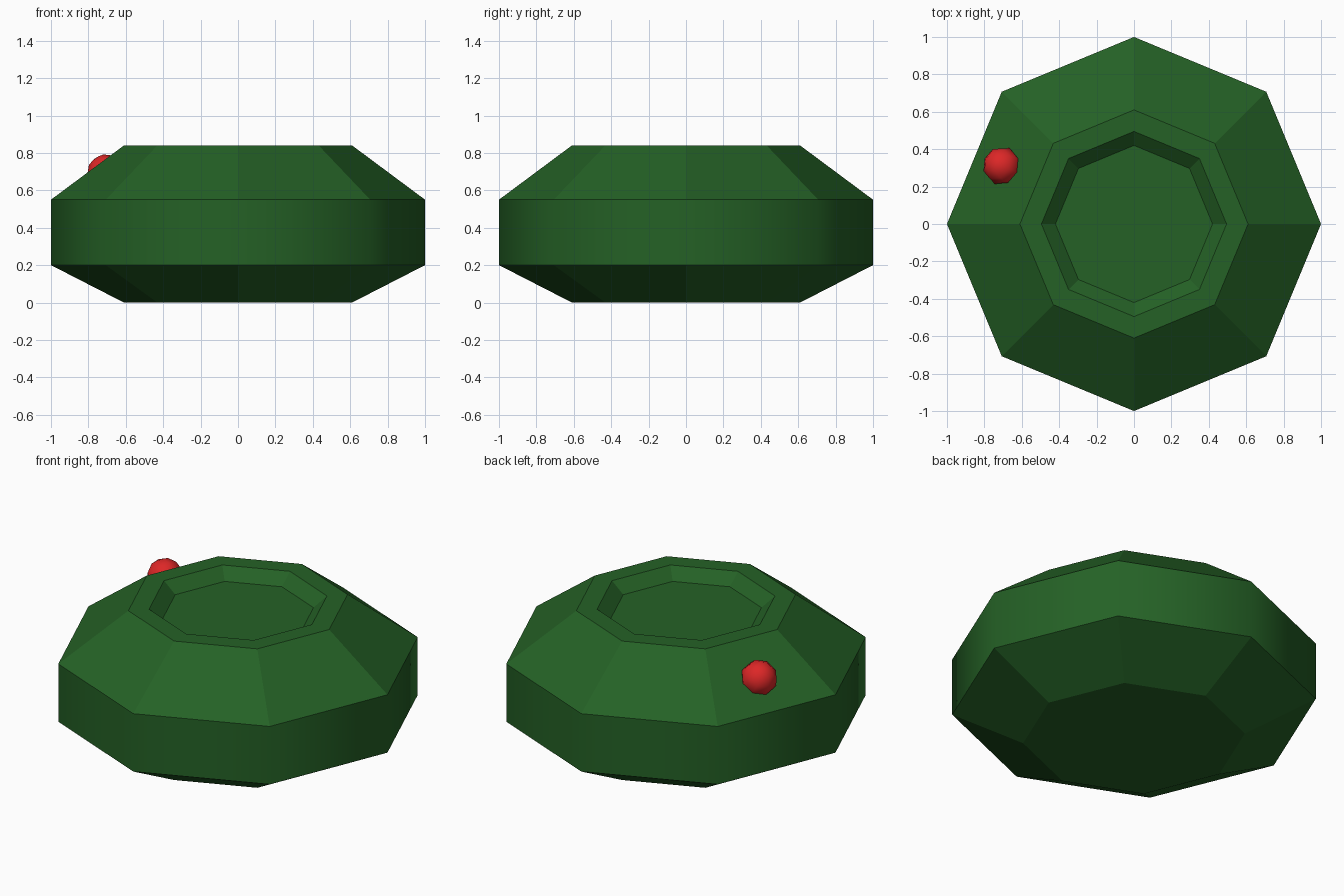
import bpy, bmesh, math
from mathutils import Vector

cube = bpy.data.objects.get("Cube")
if cube:
    bpy.data.objects.remove(cube, do_unlink=True)

SIDES = 8


def material(name, rgb):
    mat = bpy.data.materials.new(name)
    mat.use_nodes = True
    color = (*rgb, 1)
    mat.diffuse_color = color
    mat.node_tree.nodes["Principled BSDF"].inputs["Base Color"].default_value = color
    return mat


def add_object(name, bm, mat):
    mesh = bpy.data.meshes.new(name)
    bm.to_mesh(mesh)
    bm.free()
    mesh.materials.append(mat)
    obj = bpy.data.objects.new(name, mesh)
    bpy.context.collection.objects.link(obj)
    return obj


def ring(bm, radius, z):
    step = math.tau / SIDES
    return [bm.verts.new((radius * math.cos(i * step), radius * math.sin(i * step), z))
            for i in range(SIDES)]


green = material("dark green", (0.018, 0.12, 0.019))
red = material("bright red", (0.72, 0.02, 0.02))

# Octagonal body: base, lower slope, upright band, upper slope, rim and recess
profile = [(0.61, 0), (1, 0.2), (1, 0.55), (0.61, 0.84), (0.495, 0.84), (0.42, 0.775)]
bm = bmesh.new()
rings = [ring(bm, r, z) for r, z in profile]
for level, (low, high) in enumerate(zip(rings, rings[1:])):
    for i in range(SIDES):
        j = (i + 1) % SIDES
        face = bm.faces.new((low[i], low[j], high[j], high[i]))
        face.smooth = profile[level][0] == profile[level + 1][0]  # only the band is rounded
bm.faces.new(rings[0][::-1])
bm.faces.new(rings[-1])
# Keep the band's top and bottom rims crisp
for edge in bm.edges:
    edge.smooth = abs(edge.verts[0].co.z - edge.verts[1].co.z) > 0.3
add_object("body", bm, green)

# Round button set into one facet of the upper slope
bm = bmesh.new()
bmesh.ops.create_uvsphere(bm, u_segments=8, v_segments=6, radius=0.103)
for face in bm.faces:
    face.smooth = True
button = add_object("button", bm, red)
facet = math.radians(157.5)
normal = Vector((0.29 * math.cos(facet), 0.29 * math.sin(facet), 0.36))
button.rotation_euler = normal.to_track_quat("Z", "Y").to_euler()
button.location = (-0.705, 0.31, 0.69)
